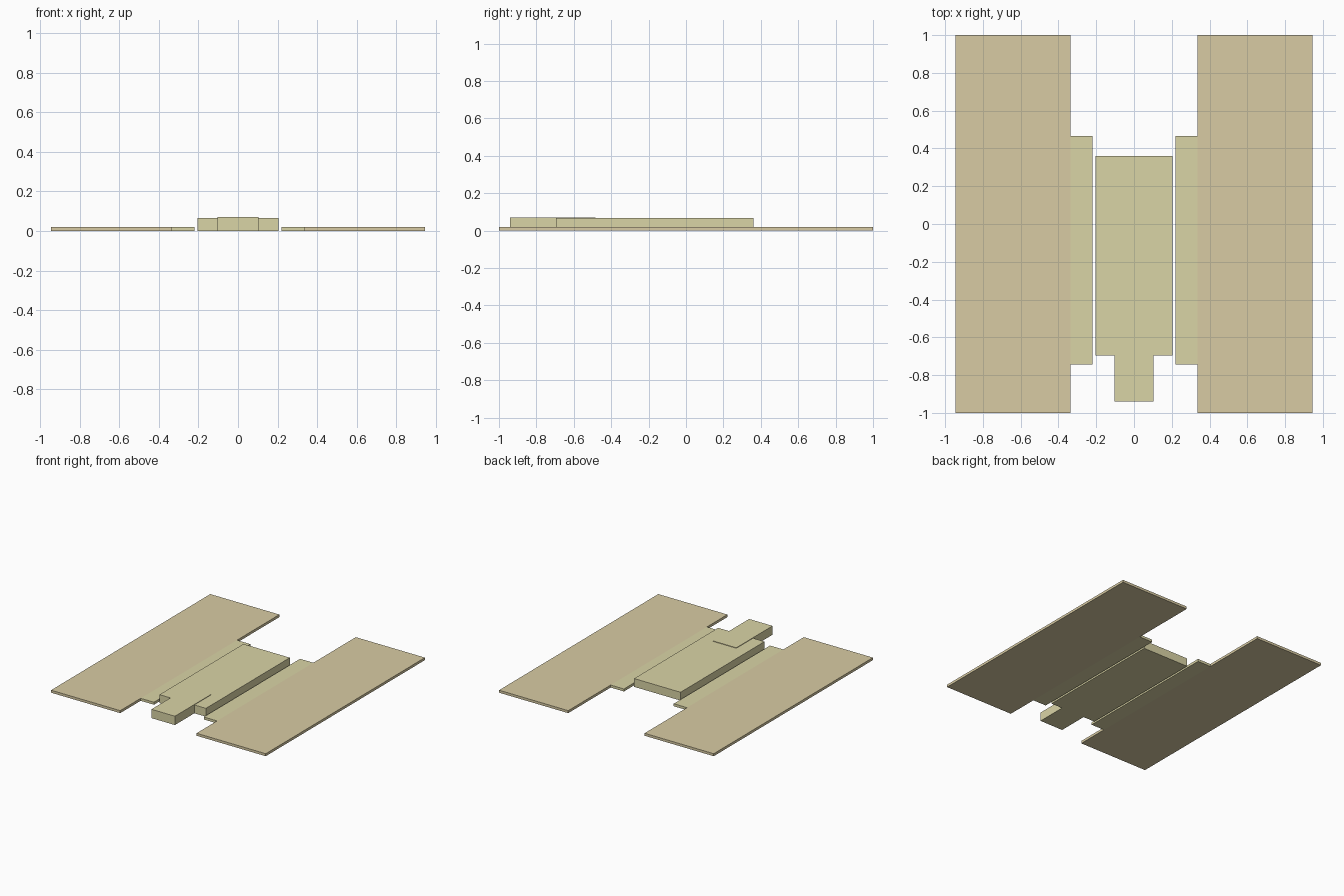
import bpy

if "Cube" in bpy.data.objects:
    bpy.data.objects.remove(bpy.data.objects["Cube"])


def material(name, color):
    mat = bpy.data.materials.new(name)
    mat.diffuse_color = (*color, 1)
    mat.use_nodes = True
    mat.node_tree.nodes["Principled BSDF"].inputs["Base Color"].default_value = mat.diffuse_color
    return mat


def box(name, x, y, z, mat):
    """Box spanning the given (min, max) ranges."""
    spans = (x, y, z)
    bpy.ops.mesh.primitive_cube_add(size=1, location=[(a + b) / 2 for a, b in spans])
    obj = bpy.context.object
    obj.name = name
    obj.scale = [b - a for a, b in spans]
    bpy.ops.object.transform_apply(location=True, rotation=False, scale=True)
    obj.data.materials.append(mat)
    return obj


def mirror_x(obj):
    mod = obj.modifiers.new("Mirror", "MIRROR")
    mod.use_axis[0] = True
    # Origin on the centre plane so the copy lands on the other side
    obj.location.x = 0


tan = material("tan", (0.69, 0.60, 0.37))
straw = material("straw", (0.70, 0.66, 0.38))

# Wide outer panels and the narrow strips along their inner edges
mirror_x(box("outer_panel", (0.336, 0.944), (-1, 1), (0, 0.02), tan))
mirror_x(box("inner_strip", (0.219, 0.336), (-0.743, 0.467), (0, 0.02), straw))

# Central slab with the slightly taller block at its front
box("centre_slab", (-0.204, 0.204), (-0.695, 0.36), (0, 0.066), straw)
box("front_block", (-0.103, 0.103), (-0.94, -0.485), (0, 0.07), straw)
